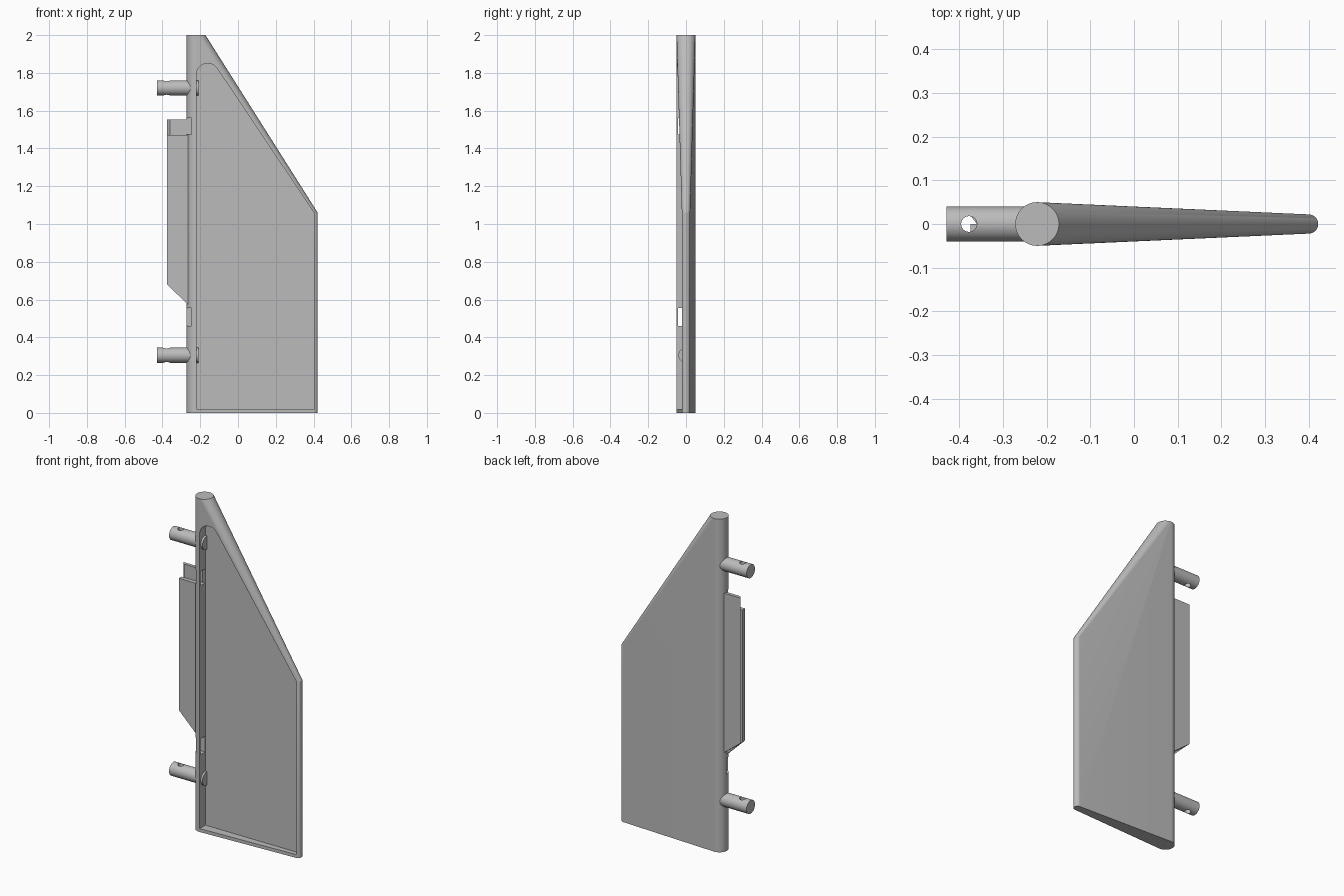
import bpy
import bmesh
from math import cos, sin, pi, radians
from mathutils import Matrix

cube = bpy.data.objects.get("Cube")
if cube:
    bpy.data.objects.remove(cube, do_unlink=True)

grey = bpy.data.materials.new("plain grey")
grey.use_nodes = True
grey.diffuse_color = (0.5, 0.5, 0.5, 1)
grey.node_tree.nodes["Principled BSDF"].inputs["Base Color"].default_value = (0.5, 0.5, 0.5, 1)


def finish(name, bm):
    bmesh.ops.recalc_face_normals(bm, faces=bm.faces)
    mesh = bpy.data.meshes.new(name)
    bm.to_mesh(mesh)
    bm.free()
    mesh.materials.append(grey)
    obj = bpy.data.objects.new(name, mesh)
    bpy.context.collection.objects.link(obj)
    return obj


def prism(name, outline, low, high, axis="y"):
    """Extrude an outline: (x, z) along y, or (x, y) along z."""
    bm = bmesh.new()
    place = (lambda p, d: (p[0], d, p[1])) if axis == "y" else (lambda p, d: (p[0], p[1], d))
    face = bm.faces.new([bm.verts.new(place(p, low)) for p in outline])
    new = bmesh.ops.extrude_face_region(bm, geom=[face])["geom"]
    shift = (0, high - low, 0) if axis == "y" else (0, 0, high - low)
    bmesh.ops.translate(bm, vec=shift, verts=[v for v in new if isinstance(v, bmesh.types.BMVert)])
    return finish(name, bm)


def rect(x0, z0, x1, z1):
    return [(x0, z0), (x1, z0), (x1, z1), (x0, z1)]


def cylinder(name, radius, length, matrix, sides=48):
    bm = bmesh.new()
    bmesh.ops.create_cone(bm, cap_ends=True, segments=sides, radius1=radius,
                          radius2=radius, depth=length, matrix=matrix)
    return finish(name, bm)


def select_only(obj):
    bpy.ops.object.select_all(action="DESELECT")
    obj.select_set(True)
    bpy.context.view_layer.objects.active = obj


def cut(obj, cutter):
    mod = obj.modifiers.new("cut", "BOOLEAN")
    mod.operation = "DIFFERENCE"
    mod.solver = "EXACT"
    mod.object = cutter
    select_only(obj)
    bpy.ops.object.modifier_apply(modifier=mod.name)
    bpy.data.objects.remove(cutter, do_unlink=True)


def smooth(obj):
    select_only(obj)
    bpy.ops.object.shade_smooth_by_angle(angle=radians(25))


# Fin: thick round leading edge tapering to a thin trailing edge
LEAD_X, LEAD_R, TRAIL_X, TRAIL_R = -0.222, 0.05, 0.40, 0.022
SIDES = 64
bm = bmesh.new()
for cx, r, top in ((LEAD_X, LEAD_R, 2.0), (TRAIL_X, TRAIL_R, 1.06)):
    for z in (0, top):
        for i in range(SIDES):
            a = 2 * pi * i / SIDES
            bm.verts.new((cx + r * cos(a), r * sin(a), z))
hull = bmesh.ops.convex_hull(bm, input=bm.verts)
bmesh.ops.delete(bm, geom=[v for v in bm.verts if not v.link_faces], context="VERTS")
bmesh.ops.dissolve_limit(bm, angle_limit=radians(0.2), verts=bm.verts, edges=bm.edges)
fin = finish("fin", bm)

# Shallow pocket in the front, with a rounded upper end
FLOOR_Y = 0.005
arc = [(-0.16 + 0.06 * cos(a), 1.79 + 0.06 * sin(a))
       for a in (radians(32 + 148 * i / 16) for i in range(17))]
pocket = [(-0.22, 0.02), (0.405, 0.02), (0.405, 1.055)] + arc
cut(fin, prism("pocket_cutter", pocket, -0.2, FLOOR_Y))

# Two notches through the leading wall of the pocket
for z0, z1 in ((0.46, 0.555), (1.475, 1.56)):
    cut(fin, prism("notch_cutter", rect(-0.3, z0, -0.21, z1), -0.043, FLOOR_Y - 0.002))
smooth(fin)

# Mounting pins with a cross-drilled hole
for name, z in (("lower_pin", 0.305), ("upper_pin", 1.72)):
    x0, x1 = -0.43, -0.208
    turn = Matrix.Translation(((x0 + x1) / 2, 0, z)) @ Matrix.Rotation(pi / 2, 4, "Y")
    pin = cylinder(name, 0.04, x1 - x0, turn)
    cut(pin, cylinder("drill", 0.018, 0.2, Matrix.Translation((-0.378, 0, z)), 32))
    smooth(pin)

# Front layer of the leading-edge plate
INNER_X, TIP_X = -0.235, -0.375
prism("front_plate", [(-0.262, 0.57), (INNER_X, 0.57), (INNER_X, 1.472),
                      (TIP_X, 1.472), (TIP_X, 0.68)], -0.025, 0.0)

# Taller back layer with a bevelled outer edge and a slanted lower end
back = prism("back_plate", [(INNER_X, 0.0), (INNER_X, 0.02), (TIP_X, 0.02), (-0.36, 0.0)],
             0.57, 1.552, axis="z")
for v in back.data.vertices:
    if v.co.z < 1 and v.co.x < -0.3:
        v.co.z = 0.57 + (-0.262 - v.co.x) * 0.97
